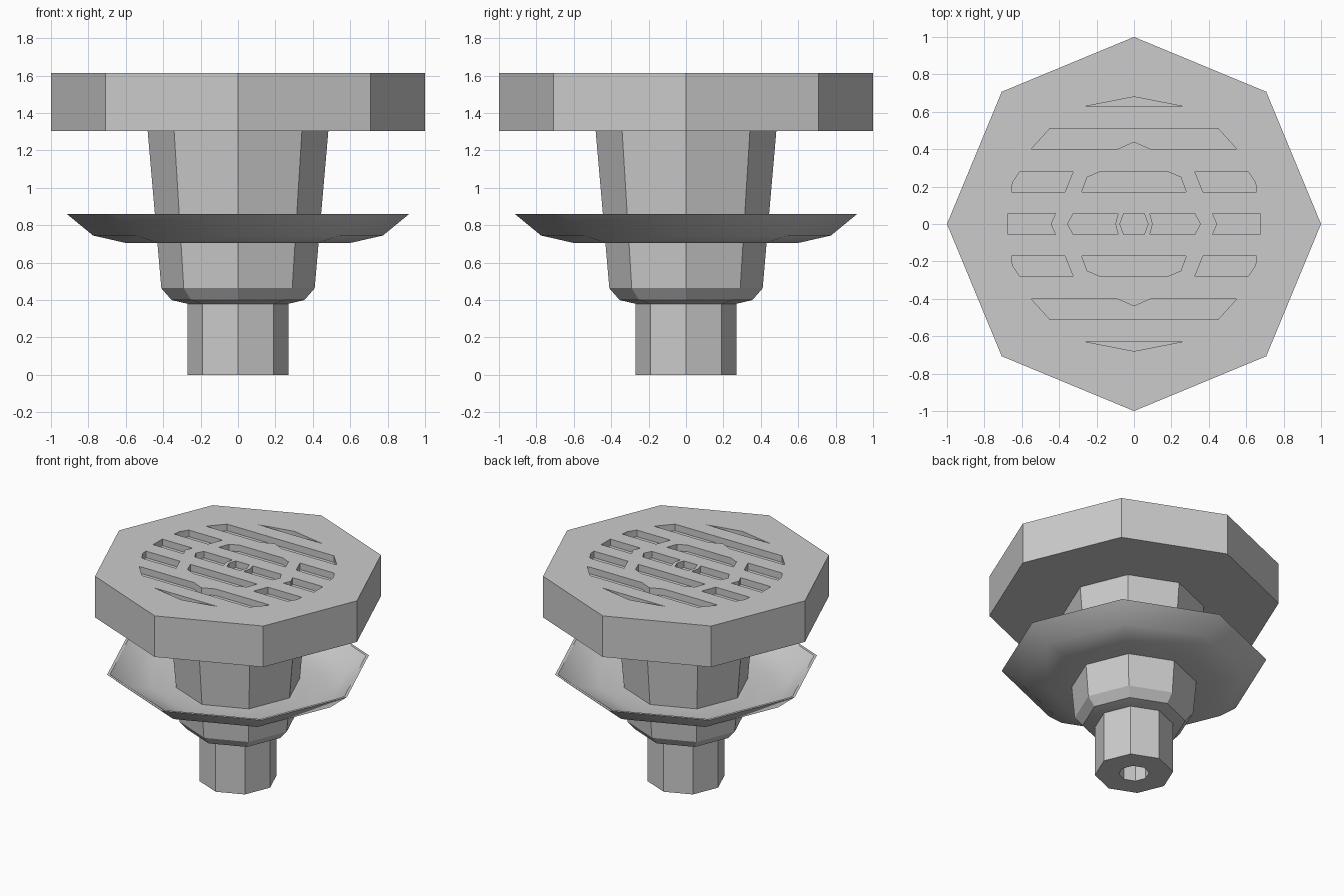
import bpy, bmesh, math

if "Cube" in bpy.data.objects:
    bpy.data.objects.remove(bpy.data.objects["Cube"], do_unlink=True)

SIDES = 8
GREY = (0.6, 0.6, 0.6, 1)
mat = bpy.data.materials.new("plain_grey")
mat.use_nodes = True
mat.diffuse_color = GREY
mat.node_tree.nodes["Principled BSDF"].inputs["Base Color"].default_value = GREY


def make_object(name, bm):
    bmesh.ops.recalc_face_normals(bm, faces=bm.faces[:])
    mesh = bpy.data.meshes.new(name)
    bm.to_mesh(mesh)
    bm.free()
    mesh.materials.append(mat)
    obj = bpy.data.objects.new(name, mesh)
    bpy.context.collection.objects.link(obj)
    return obj


def lathe(name, profile):
    """Sweep a closed (radius, height) profile around z; radius 0 makes a cap."""
    bm = bmesh.new()
    rings = []
    for r, z in profile:
        if r == 0:
            rings.append([bm.verts.new((0, 0, z))] * SIDES)
        else:
            angles = [math.tau * i / SIDES for i in range(SIDES)]
            rings.append([bm.verts.new((r * math.cos(a), r * math.sin(a), z)) for a in angles])
    for a, b in zip(rings, rings[1:] + rings[:1]):
        if a[0] is a[1] and b[0] is b[1]:
            continue
        for i in range(SIDES):
            j = (i + 1) % SIDES
            bm.faces.new(dict.fromkeys((a[i], a[j], b[j], b[i])))
    return make_object(name, bm)


# Octagonal grate plate
TOP, BOTTOM = 1.615, 1.303
plate = lathe("grate_plate", [(0, BOTTOM), (1, BOTTOM), (1, TOP), (0, TOP)])

# Slot outlines: upper half rows are mirrored in y, side slots in x
end_slot = [(-.27, .627), (.27, .627), (0, .68)]
long_slot = [(-.55, .4), (-.09, .4), (0, .44), (.09, .4), (.55, .4), (.45, .51), (-.45, .51)]
inner_slot = [(-.28, .17), (.28, .17), (.25, .25), (.18, .28), (-.18, .28), (-.25, .25)]
side_slot = [(.37, .17), (.655, .17), (.65, .22), (.61, .28), (.325, .28)]
H = .055
hub_slot = [(-.055, -H), (.055, -H), (.075, 0), (.055, H), (-.055, H), (-.075, 0)]
bar_slot = [(.085, -H), (.325, -H), (.355, 0), (.325, H), (.085, H), (.1, 0)]
edge_slot = [(.42, -H), (.675, -H), (.675, H), (.42, H), (.445, 0)]


def mirrored(slots, sx, sy):
    return [[(x * sx, y * sy) for x, y in s] for s in slots]


upper = [end_slot, long_slot, inner_slot, side_slot] + mirrored([side_slot], -1, 1)
middle = [hub_slot, bar_slot, edge_slot] + mirrored([bar_slot, edge_slot], -1, 1)
bm = bmesh.new()
for outline in upper + mirrored(upper, 1, -1) + middle:
    face = bm.faces.new([bm.verts.new((x, y, TOP - .05)) for x, y in outline])
    grown = bmesh.ops.extrude_face_region(bm, geom=[face], use_keep_orig=True)
    top = [v for v in grown["geom"] if isinstance(v, bmesh.types.BMVert)]
    bmesh.ops.translate(bm, verts=top, vec=(0, 0, .1))
cutter = make_object("slot_cutter", bm)
cutter.hide_render = True

# Sink the slots into the plate
mod = plate.modifiers.new("slots", "BOOLEAN")
mod.operation = "DIFFERENCE"
mod.solver = "EXACT"
mod.object = cutter
bpy.context.view_layer.objects.active = plate
bpy.ops.object.modifier_apply(modifier=mod.name)
bpy.data.objects.remove(cutter, do_unlink=True)

# Tapered body with a chamfered foot
body = lathe("tapered_body", [(.2, .38), (.27, .38), (.355, .4), (.41, .463), (.483, BOTTOM), (.2, BOTTOM)])

# Thin flared clamping dish
dish = lathe("flange_dish", [(.38, .705), (.6, .705), (.775, .745), (.915, .86),
                             (.895, .86), (.765, .763), (.595, .725), (.38, .725)])

# Outlet pipe with a bore
pipe = lathe("outlet_pipe", [(.105, 0), (.27, 0), (.27, .385), (.105, .385)])

for obj in (plate, body, dish, pipe):
    bpy.ops.object.select_all(action="DESELECT")
    obj.select_set(True)
    bpy.context.view_layer.objects.active = obj
    bpy.ops.object.shade_smooth_by_angle(angle=math.radians(30))
